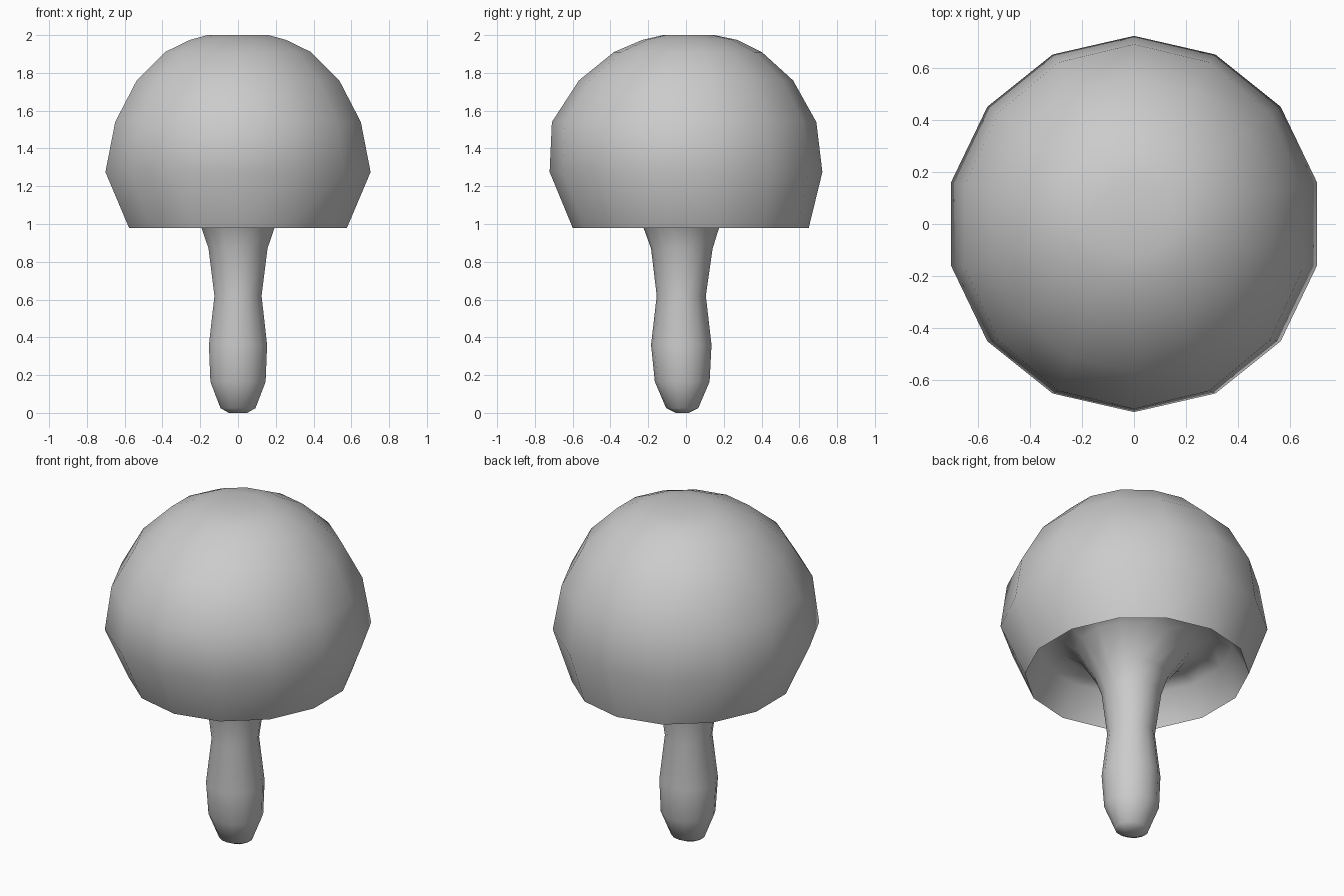
import bpy, bmesh, math

if "Cube" in bpy.data.objects:
    bpy.data.objects.remove(bpy.data.objects["Cube"])

SIDES = 14


def loft(name, rings):
    """Join elliptical rings (z, rx, ry, centre y) into one closed skin."""
    bm = bmesh.new()
    loops = []
    for z, rx, ry, cy in rings:
        loop = []
        for i in range(SIDES):
            a = math.pi / 2 + 2 * math.pi * i / SIDES
            loop.append(bm.verts.new((rx * math.cos(a), cy + ry * math.sin(a), z)))
        loops.append(loop)
    for low, high in zip(loops, loops[1:]):
        for i in range(SIDES):
            j = (i + 1) % SIDES
            bm.faces.new((low[i], low[j], high[j], high[i]))
    # close both ends
    bm.faces.new(loops[0][::-1])
    bm.faces.new(loops[-1])
    bmesh.ops.recalc_face_normals(bm, faces=bm.faces)
    mesh = bpy.data.meshes.new(name)
    bm.to_mesh(mesh)
    bm.free()
    obj = bpy.data.objects.new(name, mesh)
    bpy.context.collection.objects.link(obj)
    bpy.ops.object.select_all(action='DESELECT')
    obj.select_set(True)
    bpy.context.view_layer.objects.active = obj
    bpy.ops.object.shade_smooth_by_angle(angle=math.radians(75))
    return obj


# stem, slightly towards the front, with a bulge and a flared top
stem = [
    (0.00, 0.05, 0.035, -0.02),
    (0.025, 0.095, 0.085, -0.02),
    (0.165, 0.15, 0.145, -0.02),
    (0.36, 0.158, 0.16, -0.025),
    (0.62, 0.128, 0.13, -0.025),
    (0.87, 0.16, 0.163, -0.022),
    (0.98, 0.198, 0.20, -0.025),
]

# hollow underside, running from the stem up and back down to the rim
underside = [
    (1.14, 0.31, 0.31, -0.01),
    (1.20, 0.42, 0.42, 0.0),
    (1.16, 0.52, 0.53, 0.01),
]

# cap from the sharp rim to the crown
cap = [
    (0.98, 0.592, 0.625, 0.025),
    (1.275, 0.72, 0.722, 0.0),
    (1.54, 0.667, 0.70, -0.01),
    (1.76, 0.55, 0.567, 0.0),
    (1.91, 0.397, 0.392, 0.01),
    (1.975, 0.26, 0.25, 0.02),
    (2.00, 0.165, 0.135, 0.015),
]

loft("mushroom", stem + underside + cap)
